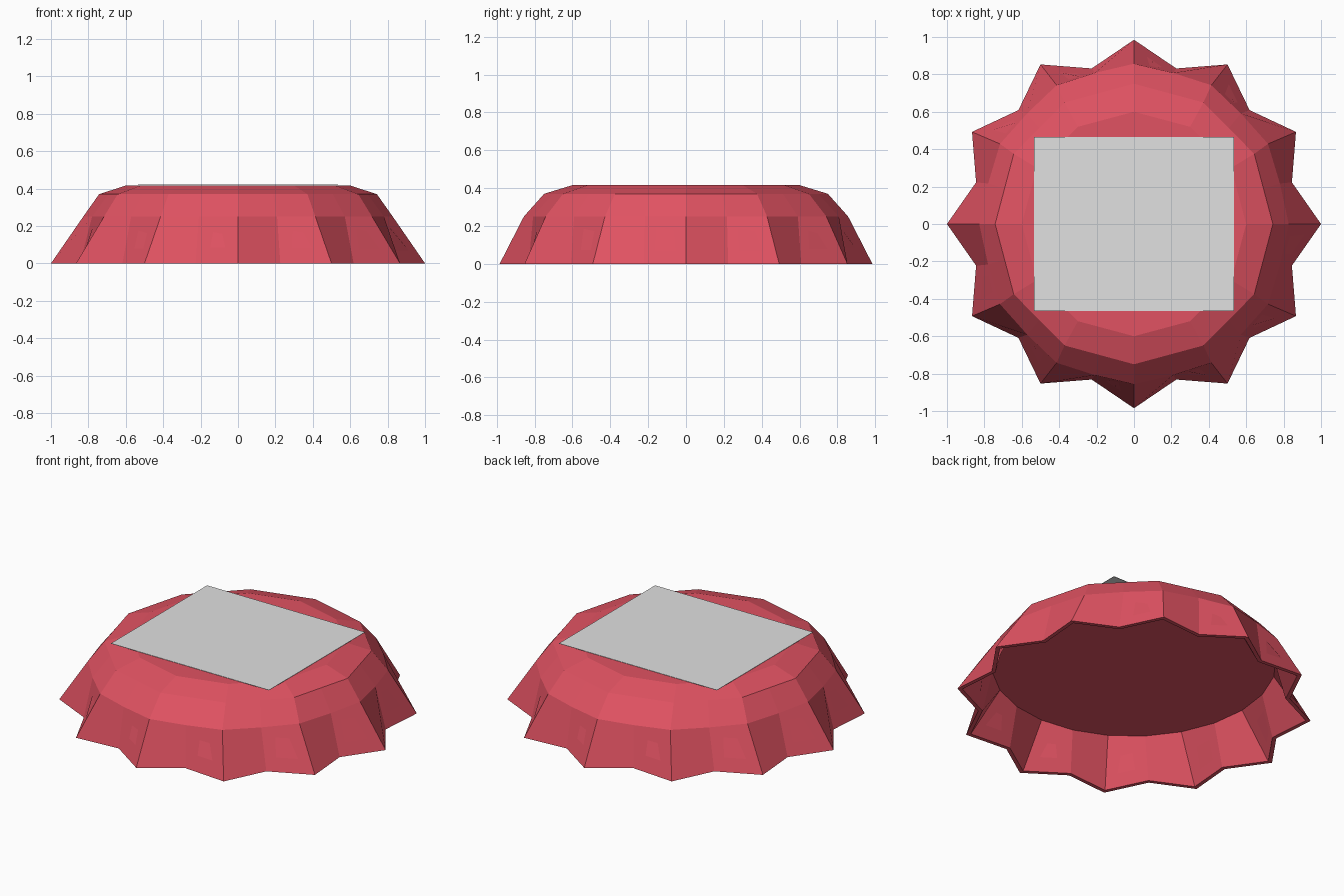
import bpy, bmesh, math

if "Cube" in bpy.data.objects:
    bpy.data.objects.remove(bpy.data.objects["Cube"])


def material(name, color):
    m = bpy.data.materials.new(name)
    m.diffuse_color = (*color, 1)
    m.use_nodes = True
    m.node_tree.nodes["Principled BSDF"].inputs["Base Color"].default_value = m.diffuse_color
    return m


def finish(bm, name, mat):
    mesh = bpy.data.meshes.new(name)
    bm.to_mesh(mesh)
    bm.free()
    mesh.materials.append(mat)
    ob = bpy.data.objects.new(name, mesh)
    bpy.context.collection.objects.link(ob)
    return ob


red = material("red enamel", (0.75, 0.085, 0.122))
grey = material("light grey", (0.75, 0.75, 0.75))

# Crimped cap: (ridge radius, valley radius, x scale, y scale, height)
C = math.cos(math.radians(15))
profile = [
    (0.76, 0.76, 1.03, 1.05, 0.255),       # inner liner edge
    (0.972, 0.85, 1.0, 0.985, 0.0),        # inner rim
    (1.0, 0.874, 1.0, 0.985, 0.0),         # outer rim
    (0.84, 0.82, 0.985, 1.02, 0.25),       # top of the flutes
    (0.75, 0.75 * C, 0.99, 1.0, 0.37),     # shoulder
    (0.60, 0.60 * C, 1.0, 1.0, 0.416),     # flat top
]
N = 24
bm = bmesh.new()
rings = []
for ridge, valley, sx, sy, z in profile:
    ring = []
    for i in range(N):
        a = 2 * math.pi * i / N
        r = valley if i % 2 else ridge
        ring.append(bm.verts.new((r * sx * math.cos(a), r * sy * math.sin(a), z)))
    rings.append(ring)
for lo, hi in zip(rings, rings[1:]):
    for i in range(N):
        j = (i + 1) % N
        bm.faces.new((lo[i], lo[j], hi[j], hi[i]))
bm.faces.new(rings[-1])
bm.faces.new(rings[0][::-1])
bmesh.ops.recalc_face_normals(bm, faces=bm.faces)
finish(bm, "crimped_cap", red)

# Thin flat label plate on top
bm = bmesh.new()
bmesh.ops.create_cube(bm, size=1)
for v in bm.verts:
    v.co.x *= 1.07
    v.co.y *= 0.93
    v.co.z = 0.4195 + v.co.z * 0.002
finish(bm, "label_plate", grey)
